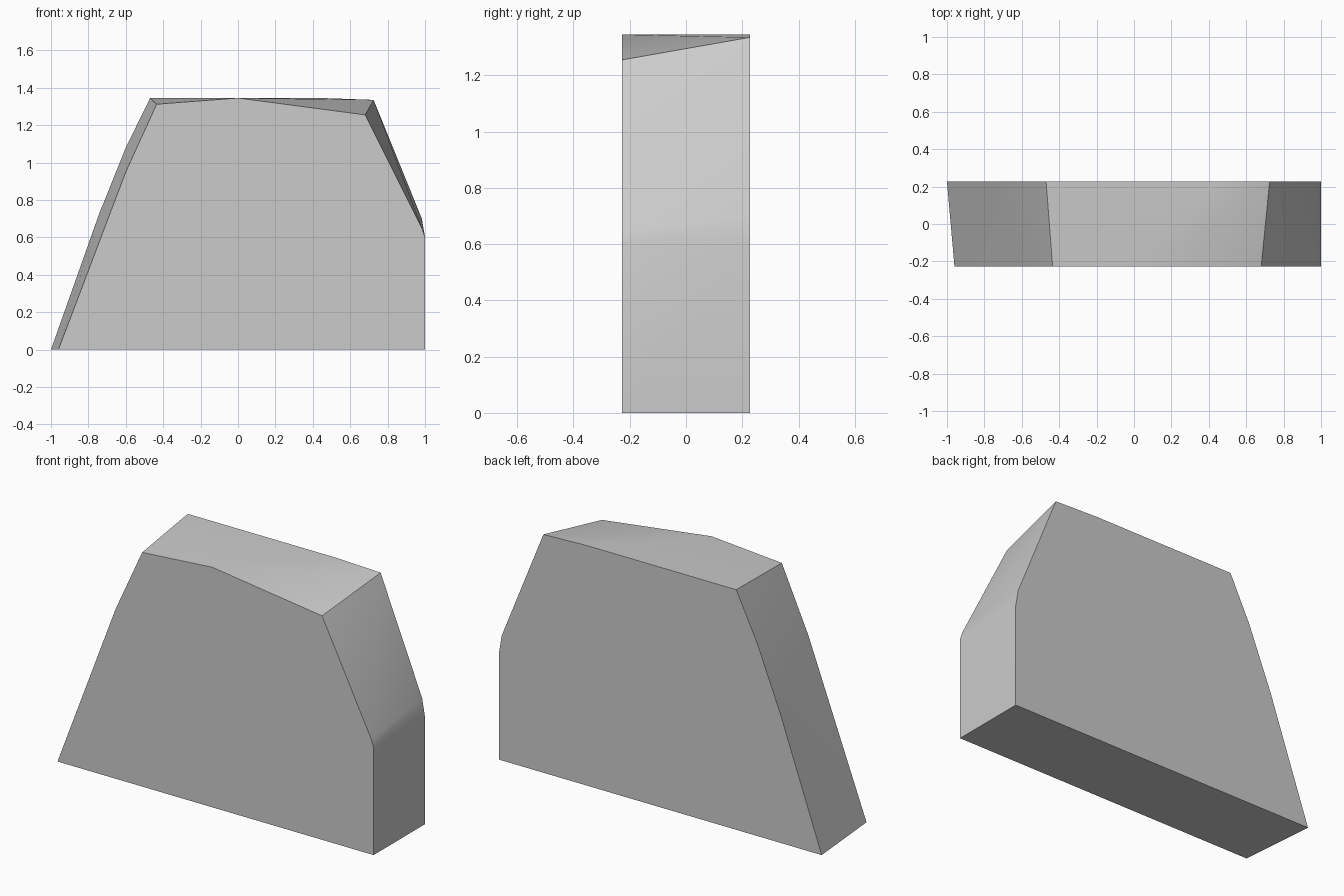
import bpy
import bmesh
import math

cube = bpy.data.objects.get("Cube")
if cube:
    bpy.data.objects.remove(cube, do_unlink=True)

# Outlines of the two faces as (x, z), from lower left round to lower right
FRONT = [(-0.96, 0), (-0.6, 0.95), (-0.435, 1.312), (0, 1.345),
         (0.68, 1.255), (0.985, 0.645), (1, 0.6), (1, 0)]
BACK = [(-1, 0), (-0.743, 0.725), (-0.6, 1.08), (-0.47, 1.345),
        (0.45, 1.345), (0.725, 1.335), (0.983, 0.7), (1, 0.6), (1, 0)]
HALF_DEPTH = 0.227

# Plain grey stone
stone = bpy.data.materials.new("light_grey")
stone.use_nodes = True
grey = (0.6, 0.6, 0.6, 1)
stone.diffuse_color = grey
for node in stone.node_tree.nodes:
    if node.type == 'BSDF_PRINCIPLED':
        node.inputs["Base Color"].default_value = grey

# Convex block stretched between the two outlines
bm = bmesh.new()
for outline, y in ((FRONT, -HALF_DEPTH), (BACK, HALF_DEPTH)):
    for x, z in outline:
        bm.verts.new((x, y, z))
bmesh.ops.convex_hull(bm, input=bm.verts[:])
bmesh.ops.dissolve_limit(bm, angle_limit=math.radians(0.2),
                         verts=bm.verts[:], edges=bm.edges[:])
bmesh.ops.recalc_face_normals(bm, faces=bm.faces[:])
mesh = bpy.data.meshes.new("block")
bm.to_mesh(mesh)
bm.free()
mesh.materials.append(stone)
block = bpy.data.objects.new("block", mesh)
bpy.context.collection.objects.link(block)

# Soft shading over the shallow bends, crisp at the corners
bpy.ops.object.select_all(action='DESELECT')
block.select_set(True)
bpy.context.view_layer.objects.active = block
bpy.ops.object.shade_smooth_by_angle(angle=math.radians(30))
